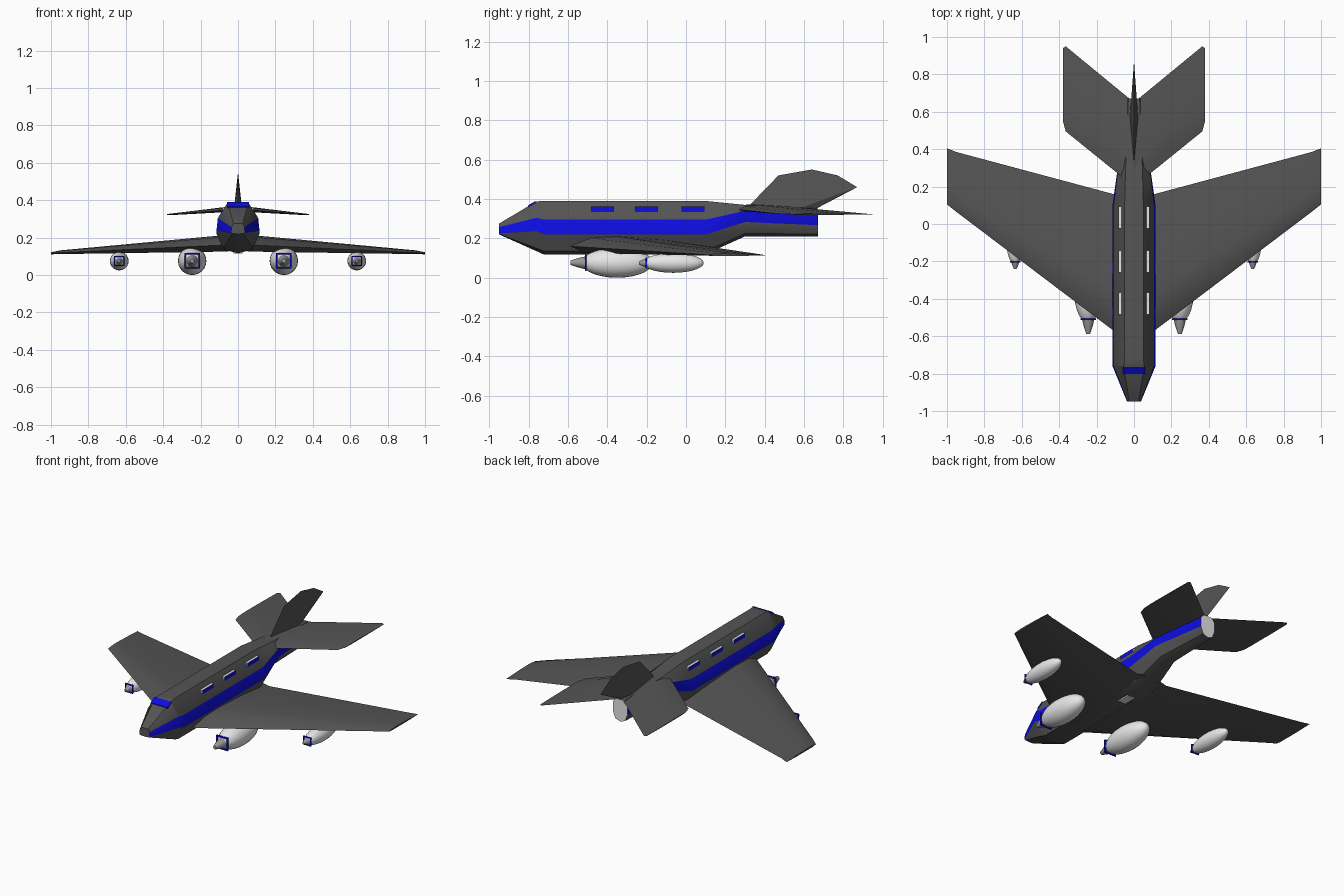
import bpy, bmesh, math
from mathutils import Matrix, Vector

if "Cube" in bpy.data.objects:
    bpy.data.objects.remove(bpy.data.objects["Cube"])


def material(name, col):
    m = bpy.data.materials.new(name)
    m.diffuse_color = (*col, 1)
    m.use_nodes = True
    m.node_tree.nodes["Principled BSDF"].inputs["Base Color"].default_value = m.diffuse_color
    return m


DARK = material("dark_grey", (0.09, 0.09, 0.09))
BLUE = material("blue", (0.004, 0.004, 0.75))
WHITE = material("white", (0.8, 0.8, 0.8))
GREY = material("mid_grey", (0.32, 0.32, 0.32))


def finish(name, bm, mats, angle=30):
    bmesh.ops.recalc_face_normals(bm, faces=bm.faces)
    me = bpy.data.meshes.new(name)
    bm.to_mesh(me)
    bm.free()
    ob = bpy.data.objects.new(name, me)
    bpy.context.collection.objects.link(ob)
    for m in mats:
        me.materials.append(m)
    bpy.ops.object.select_all(action='DESELECT')
    ob.select_set(True)
    bpy.context.view_layer.objects.active = ob
    bpy.ops.object.shade_smooth_by_angle(angle=math.radians(angle))
    return ob


def loft(bm, rings):
    """Bridge closed rings of points; returns rows of side faces and the two caps."""
    vs = [[bm.verts.new(p) for p in r] for r in rings]
    n = len(vs[0])
    rows = [[bm.faces.new((a[i], a[(i + 1) % n], b[(i + 1) % n], b[i])) for i in range(n)]
            for a, b in zip(vs, vs[1:])]
    return rows, bm.faces.new(vs[0]), bm.faces.new(vs[-1])


def box(bm, x, y, z):
    ring = lambda yy: [(x[0], yy, z[0]), (x[1], yy, z[0]), (x[1], yy, z[1]), (x[0], yy, z[1])]
    return loft(bm, [ring(y[0]), ring(y[1])])


# Fuselage: half sections (top edge, stripe top, stripe bottom, chine, keel)
sections = [
    (-0.95, [(.025, .275), (.035, .257), (.037, .225), (.03, .222), (0, .22)]),
    (-0.76, [(.055, .388), (.108, .305), (.115, .237), (.075, .15), (0, .135)]),
    (-0.72, [(.05, .39), (.108, .295), (.115, .22), (.075, .135), (0, .117)]),
    (0.10, [(.05, .39), (.108, .295), (.115, .22), (.075, .135), (0, .12)]),
    (0.30, [(.045, .37), (.085, .34), (.087, .283), (.05, .225), (0, .21)]),
    (0.67, [(.03, .352), (.05, .328), (.052, .267), (.035, .222), (0, .21)]),
]
bm = bmesh.new()
rings = [[(x, y, z) for x, z in h] + [(-x, y, z) for x, z in reversed(h[:-1])]
         for y, h in sections]
rows, nose_cap, tail_cap = loft(bm, rings)
for row in rows:
    row[1].material_index = row[6].material_index = 1
tail_cap.material_index = 2
finish("fuselage", bm, [DARK, BLUE, WHITE])


# Wings and tailplane: lofted thin aerofoils (x, leading y, trailing y, low z, high z)
def aerofoil(s, x, y0, y1, lo, hi):
    c, t = y1 - y0, hi - lo
    prof = [(0, .4), (.12, .9), (.3, 1), (.65, .75), (1, .3), (.65, 0), (.12, 0)]
    return [(s * x, y0 + a * c, lo + b * t) for a, b in prof]


wing = [(.05, -.615, .175, .125, .215), (.11, -.57, .16, .125, .21),
        (.95, .065, .385, .112, .132), (1.0, .105, .405, .111, .122)]
tailplane = [(0, .2, .65, .34, .372), (.365, .495, .95, .32, .328), (.38, .55, .94, .32, .325)]
for label, stations in (("wing", wing), ("tailplane", tailplane)):
    for side, s in (("right", 1), ("left", -1)):
        bm = bmesh.new()
        loft(bm, [aerofoil(s, *st) for st in stations])
        finish(side + "_" + label, bm, [DARK])

# Tail fin: fan from a thick base point to a sharp outline
outline = [(.31, .355), (.47, .52), (.64, .55), (.77, .52), (.87, .46), (.65, .345)]
bm = bmesh.new()
edge = [bm.verts.new((0, y, z)) for y, z in outline]
hubs = [bm.verts.new((s * .022, .57, .35)) for s in (-1, 1)]
for hub in hubs:
    for a, b in zip(edge, edge[1:]):
        bm.faces.new((hub, a, b))
bm.faces.new((edge[0], hubs[0], hubs[1]))
bm.faces.new((edge[-1], hubs[0], hubs[1]))
finish("tail_fin", bm, [DARK])

# Cabin windows: small boxes, blue outside, white on top and ends
for side, s in (("right", 1), ("left", -1)):
    for i, y in enumerate((-.425, -.2, .035)):
        bm = bmesh.new()
        box(bm, (s * .05, s * .084), (y - .058, y + .058), (.335, .361))
        bmesh.ops.recalc_face_normals(bm, faces=bm.faces)
        for f in bm.faces:
            f.material_index = 0 if f.normal.x * s > .5 else 1
        finish(f"{side}_window_{i + 1}", bm, [BLUE, WHITE])

# Cockpit window: plate lying on the sloping nose
bm = bmesh.new()
loft(bm, [[(x, -.803, .358), (x, -.803, .367), (x, -.765, .39), (x, -.765, .381)]
          for x in (-.06, .06)])
finish("cockpit_window", bm, [BLUE])

# Belly hatch
bm = bmesh.new()
box(bm, (-.025, .025), (-.11, -.03), (.114, .122))
finish("belly_hatch", bm, [WHITE])

# Engines: ellipsoid pod, blunt spinner, square blue frame (x, centre y, z, length, radius, nose y)
engines = [("inner", .245, -.35, .076, .18, .076, -.587),
           ("outer", .635, -.065, .075, .155, .05, -.24)]
for label, ex, ey, ez, half, r, tip in engines:
    k = r / .076
    base = ey - half * .88
    for side, s in (("right", 1), ("left", -1)):
        name = f"{side}_{label}_"
        c = Vector((s * ex, ey, ez))
        bm = bmesh.new()
        bmesh.ops.create_uvsphere(bm, u_segments=24, v_segments=14, radius=1)
        bmesh.ops.transform(bm, verts=bm.verts, matrix=Matrix.Translation(c)
                            @ Matrix.Diagonal((r, half, r, 1)) @ Matrix.Rotation(math.pi / 2, 4, 'X'))
        finish(name + "engine_pod", bm, [WHITE], 60)
        bm = bmesh.new()
        circle = lambda rad, y: [(c.x + rad * math.cos(a * math.pi / 8), y,
                                  ez + rad * math.sin(a * math.pi / 8)) for a in range(16)]
        loft(bm, [circle(.033 * k, base), circle(.024 * k, base * .5 + tip * .5),
                  circle(.011 * k, tip)])
        finish(name + "spinner", bm, [GREY], 40)
        bm = bmesh.new()
        o, w = .042 * k, .033 * k
        for d in (-1, 1):
            box(bm, sorted((c.x + d * o, c.x + d * w)), (base - .004, base + .004), (ez - o, ez + o))
            box(bm, (c.x - w, c.x + w), (base - .004, base + .004), sorted((ez + d * o, ez + d * w)))
        finish(name + "intake_frame", bm, [BLUE])
